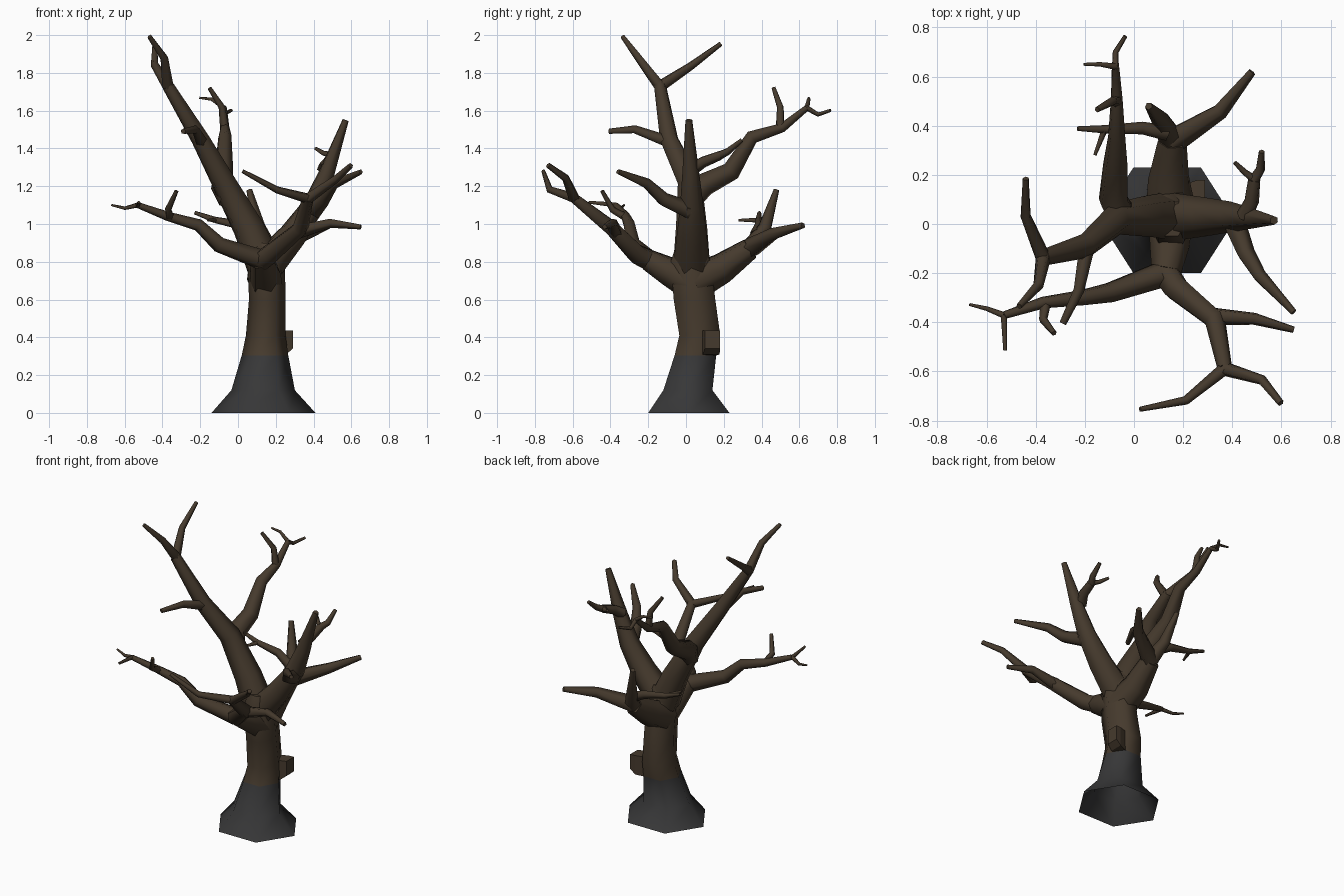
import bpy, math
from mathutils import Vector


def material(name, rgb):
    m = bpy.data.materials.new(name)
    m.diffuse_color = (*rgb, 1)
    return m


BARK = material("brown bark", (0.060, 0.042, 0.026))
BASE = material("charcoal base", (0.038, 0.038, 0.039))


def build(name, verts, faces, caps):
    me = bpy.data.meshes.new(name)
    me.from_pydata(verts, [], faces)
    me.materials.append(BARK)
    me.materials.append(BASE)
    for p in me.polygons:
        p.use_smooth = p.index not in caps
    ob = bpy.data.objects.new(name, me)
    bpy.context.collection.objects.link(ob)
    return ob


def skin(rings, n, start, faces):
    for k in range(rings - 1):
        for i in range(n):
            a, b = start + k * n + i, start + k * n + (i + 1) % n
            faces.append((a, b, b + n, a + n))


def limb(name, *tubes):
    """One object made of tapered tubes: (points, radii, sides); two radii spread along the path."""
    verts, faces, caps = [], [], set()
    for pts, radii, n in tubes:
        pts = [Vector(p) for p in pts]
        start, last = len(verts), len(pts) - 1
        if len(radii) == 2:
            dist = [0]
            for a, b in zip(pts, pts[1:]):
                dist.append(dist[-1] + (b - a).length)
            radii = [radii[0] + (radii[1] - radii[0]) * d / dist[-1] for d in dist]
        side = None
        for i, p in enumerate(pts):
            t = Vector()
            if i > 0:
                t += (p - pts[i - 1]).normalized()
            if i < last:
                t += (pts[i + 1] - p).normalized()
            t.normalize()
            if side is None:
                side = t.orthogonal()
            side = (side - t * side.dot(t)).normalized()
            up = t.cross(side)
            for j in range(n):
                a = math.tau * j / n
                verts.append(p + radii[i] * (side * math.cos(a) + up * math.sin(a)))
        skin(len(pts), n, start, faces)
        caps.add(len(faces))
        faces.append(tuple(start + last * n + j for j in range(n)))
    return build(name, verts, faces, caps)


# Trunk: six-sided rings (cx, cy, z, rx, ry), charcoal below z = 0.305, open underneath
rings = [(.135, .015, 0, .275, .248), (.133, .01, .12, .168, .15), (.143, .05, .305, .123, .127),
         (.147, .073, .41, .105, .125), (.155, .045, .6, .097, .127), (.15, .025, .8, .098, .122),
         (.14, .02, .9, .08, .08)]
verts, faces = [], []
for cx, cy, z, rx, ry in rings:
    for j in range(6):
        a = math.tau * j / 6
        verts.append((cx + rx * math.cos(a), cy + ry * math.sin(a), z))
skin(len(rings), 6, 0, faces)
faces.append(tuple(range(36, 42)))
trunk = build("trunk", verts, faces, {len(faces) - 1})
for p in trunk.data.polygons:
    p.material_index = 1 if p.center.z < .3 else 0

# Boxy cut-off stub on the trunk side: rings of x, y range, z range
verts, faces = [], []
for x, y0, y1, z0, z1 in [(.17, .07, .15, .3, .435), (.255, .09, .178, .31, .437), (.29, .1, .18, .34, .437)]:
    verts += [(x, y0, z0), (x, y1, z0), (x, y1, z1), (x, y0, z1)]
skin(3, 4, 0, faces)
faces.append((8, 9, 10, 11))
build("stub", verts, faces, set(range(len(faces))))

# Tall leader reaching up and left, forked at the tip
fork = (-.37, -.137, 1.73)
limb("leader",
     ([(.14, .03, .78), (.055, .03, .98), (-.075, .02, 1.22), (-.2, -.09, 1.45), fork],
      (.1, .085, .066, .05, .033), 6),
     ([fork, (-.39, -.25, 1.88), (-.468, -.335, 1.993)], (.032, .013), 5),
     ([fork, (-.44, .03, 1.84), (-.44, .185, 1.955)], (.032, .013), 5),
     ([(-.19, -.08, 1.43), (-.225, -.27, 1.5), (-.29, -.405, 1.49)], (.034, .015), 5))

# Limb leaving the leader toward the back
node = (-.075, .64, 1.615)
limb("rear_upper_limb",
     ([(-.04, .02, 1.13), (-.085, .1, 1.21), (-.075, .24, 1.28), (-.07, .35, 1.46), (-.07, .51, 1.51), node],
      (.066, .062, .052, .037, .025, .016), 6),
     ([(-.07, .5, 1.505), (-.085, .5, 1.62), (-.15, .465, 1.72)], (.025, .012), 5),
     ([node, (-.14, .65, 1.66), (-.205, .65, 1.668)], (.014, .006), 5),
     ([node, (-.075, .7, 1.58), (-.035, .765, 1.602)], (.015, .009), 5))

# Right limb with side branches
node = (.49, .18, 1.365)
limb("right_limb",
     ([(.15, .03, .78), (.29, .03, .94), (.4, .03, 1.1), (.47, .025, 1.27), (.57, .015, 1.55)],
      (.1, .08, .062, .045, .018), 6),
     ([(.45, .03, 1.29), (.48, .09, 1.33), node], (.036, .026), 5),
     ([node, (.515, .22, 1.385), (.52, .295, 1.445)], (.024, .012), 5),
     ([node, (.45, .21, 1.375), (.41, .25, 1.4)], (.018, .009), 5),
     ([(.4, .02, 1.07), (.455, -.12, 1.13), (.51, -.21, 1.215), (.65, -.36, 1.277)], (.05, .014), 5))

# Low limb toward the back
node = (.155, .34, .87)
twig = (-.12, .385, 1.02)
limb("rear_lower_limb",
     ([(.15, .04, .69), (.14, .19, .765), node], (.105, .085, .06), 6),
     ([node, (.35, .46, .945), (.48, .62, .992)], (.056, .017), 5),
     ([node, (.11, .42, .98), (.06, .48, 1.18)], (.053, .016), 5),
     ([(.13, .37, .94), (.03, .39, .99), twig], (.034, .018), 5),
     ([twig, (-.23, .388, 1.06)], (.018, .01), 5),
     ([twig, (-.16, .28, 1.02)], (.014, .007), 5))

# Low front limb splitting into a left and a right limb
split = (.13, -.2, .81)
limb("front_limb", ([(.15, .04, .67), (.145, -.08, .745), split], (.09, .083, .06), 6))
tip = (-.53, -.372, 1.1)
limb("front_left_limb",
     ([split, (-.1, -.28, .89), (-.21, -.3, .995), (-.37, -.32, 1.04), tip], (.055, .042, .033, .025, .016), 6),
     ([(-.36, -.32, 1.035), (-.37, -.39, 1.075), (-.325, -.445, 1.175)], (.023, .011), 5),
     ([tip, (-.6, -.345, 1.083), (-.67, -.328, 1.1)], (.014, .006), 5),
     ([tip, (-.525, -.515, 1.115)], (.014, .008), 5))
tip = (.37, -.59, 1.135)
limb("front_right_limb",
     ([split, (.17, -.26, .84), (.33, -.39, .975), tip], (.058, .056, .044, .03), 6),
     ([(.32, -.375, .96), (.49, -.385, 1.005), (.65, -.43, .985)], (.038, .014), 5),
     ([tip, (.52, -.635, 1.24), (.597, -.73, 1.31)], (.03, .015), 5),
     ([tip, (.21, -.72, 1.18), (.025, -.755, 1.28)], (.028, .011), 5))
